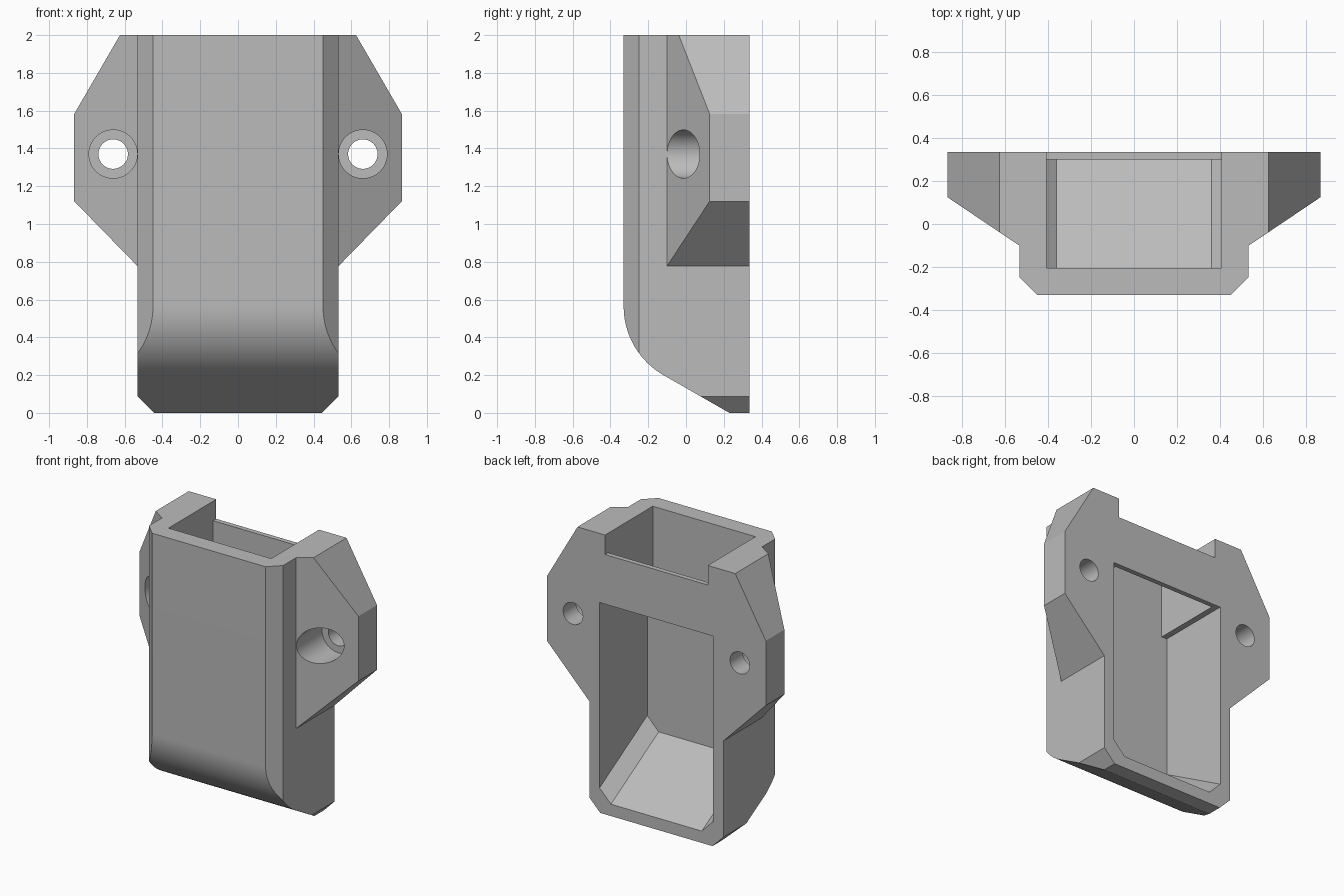
import bpy, bmesh, math
from mathutils import Vector

cube = bpy.data.objects.get("Cube")
if cube:
    bpy.data.objects.remove(cube, do_unlink=True)

BACK, FRONT, TOP = 0.335, -0.33, 2.0
SLOPE = math.tan(math.radians(30))


def prism(name, axis, points, lo, hi):
    """Extrude a 2D outline along the named axis between lo and hi."""
    place = {"X": lambda a, b, t: (t, a, b),
             "Y": lambda a, b, t: (a, t, b),
             "Z": lambda a, b, t: (a, b, t)}[axis]
    bm = bmesh.new()
    face = bm.faces.new([bm.verts.new(place(a, b, lo)) for a, b in points])
    new = bmesh.ops.extrude_face_region(bm, geom=[face])["geom"]
    shift = Vector(place(0, 0, hi - lo))
    bmesh.ops.translate(bm, vec=shift, verts=[v for v in new if isinstance(v, bmesh.types.BMVert)])
    bmesh.ops.recalc_face_normals(bm, faces=bm.faces)
    mesh = bpy.data.meshes.new(name)
    bm.to_mesh(mesh)
    bm.free()
    obj = bpy.data.objects.new(name, mesh)
    bpy.context.collection.objects.link(obj)
    return obj


def mirrored(points):
    """Complete a right-hand half outline with its mirror image."""
    return points + [(-x, v) for x, v in reversed(points)]


def combine(obj, other, operation):
    """Apply a boolean and remove the helper."""
    mod = obj.modifiers.new(operation, "BOOLEAN")
    mod.operation, mod.object, mod.solver = operation, other, "EXACT"
    bpy.context.view_layer.objects.active = obj
    bpy.ops.object.modifier_apply(modifier=mod.name)
    bpy.data.objects.remove(other, do_unlink=True)


def box(name, x, y0, y1, z0, z1):
    return prism(name, "Z", [(-x, y0), (x, y0), (x, y1), (-x, y1)], z0, z1)


def disc(cx, cz, radius, count=48):
    steps = [2 * math.pi * i / count for i in range(count)]
    return [(cx + radius * math.cos(a), cz + radius * math.sin(a)) for a in steps]


# Shell: side profile with a rounded toe, trimmed by chamfered outlines
R, ARC_Z = 0.42, 0.564
arc = [math.radians(60 * i / 20) for i in range(21)]
profile = [(BACK, TOP), (FRONT, TOP)]
profile += [(FRONT + R - R * math.cos(a), ARC_Z - R * math.sin(a)) for a in arc]
profile += [(0.23, 0), (BACK, 0)]
body = prism("holder_body", "X", profile, -0.6, 0.6)
combine(body, prism("plan_trim", "Z", mirrored(
    [(0.45, FRONT), (0.532, -0.248), (0.532, 0.6)]), -0.5, 2.5), "INTERSECT")
combine(body, prism("toe_trim", "Y", mirrored(
    [(0.445, 0), (0.532, 0.088), (0.532, 2.5)]), -1, 1), "INTERSECT")

# Mounting ears on both sides
ears = prism("mounting_ears", "Y", mirrored(
    [(0.45, 0.693), (0.867, 1.12), (0.867, 1.583), (0.625, TOP)]), -0.5, BACK)
combine(ears, prism("ear_trim", "Z", mirrored(
    [(0.45, -0.156), (0.867, 0.125), (0.867, 0.6)]), -0.5, 2.5), "INTERSECT")
combine(body, ears, "UNION")

# Pocket open to the back, its chamfered floor rising towards the front
pocket = prism("pocket_cutter", "Y", mirrored(
    [(0.36, 0.085), (0.45, 0.178), (0.45, 1.505)]), -0.205, BACK + 0.1)
for v in pocket.data.vertices:
    if v.co.z < 1:
        v.co.z += SLOPE * (BACK - v.co.y)
combine(body, pocket, "DIFFERENCE")

# Top slot and the lowered rear bridge
combine(body, box("slot_cutter", 0.407, -0.205, 0.30, 1.3, 2.3), "DIFFERENCE")
combine(body, box("notch_cutter", 0.407, 0.1, 0.6, 1.86, 2.3), "DIFFERENCE")

# Counterbored screw holes
for side in (-1, 1):
    for radius, end in ((0.128, 0.19), (0.078, 0.6)):
        hole = prism("screw_cutter", "Y", disc(side * 0.661, 1.37, radius), -0.6, end)
        combine(body, hole, "DIFFERENCE")

# Tidy flat faces
bm = bmesh.new()
bm.from_mesh(body.data)
bmesh.ops.remove_doubles(bm, verts=bm.verts, dist=0.0001)
bmesh.ops.dissolve_limit(bm, angle_limit=0.002, verts=bm.verts, edges=bm.edges)
bm.to_mesh(body.data)
bm.free()

# Plain grey finish
grey = bpy.data.materials.new("plain_grey")
grey.use_nodes = True
colour = (0.5, 0.5, 0.5, 1)
grey.diffuse_color = colour
grey.node_tree.nodes["Principled BSDF"].inputs["Base Color"].default_value = colour
body.data.materials.clear()
body.data.materials.append(grey)
for p in body.data.polygons:
    p.material_index = 0

bpy.ops.object.select_all(action="DESELECT")
body.select_set(True)
bpy.context.view_layer.objects.active = body
bpy.ops.object.shade_smooth_by_angle(angle=math.radians(25))
